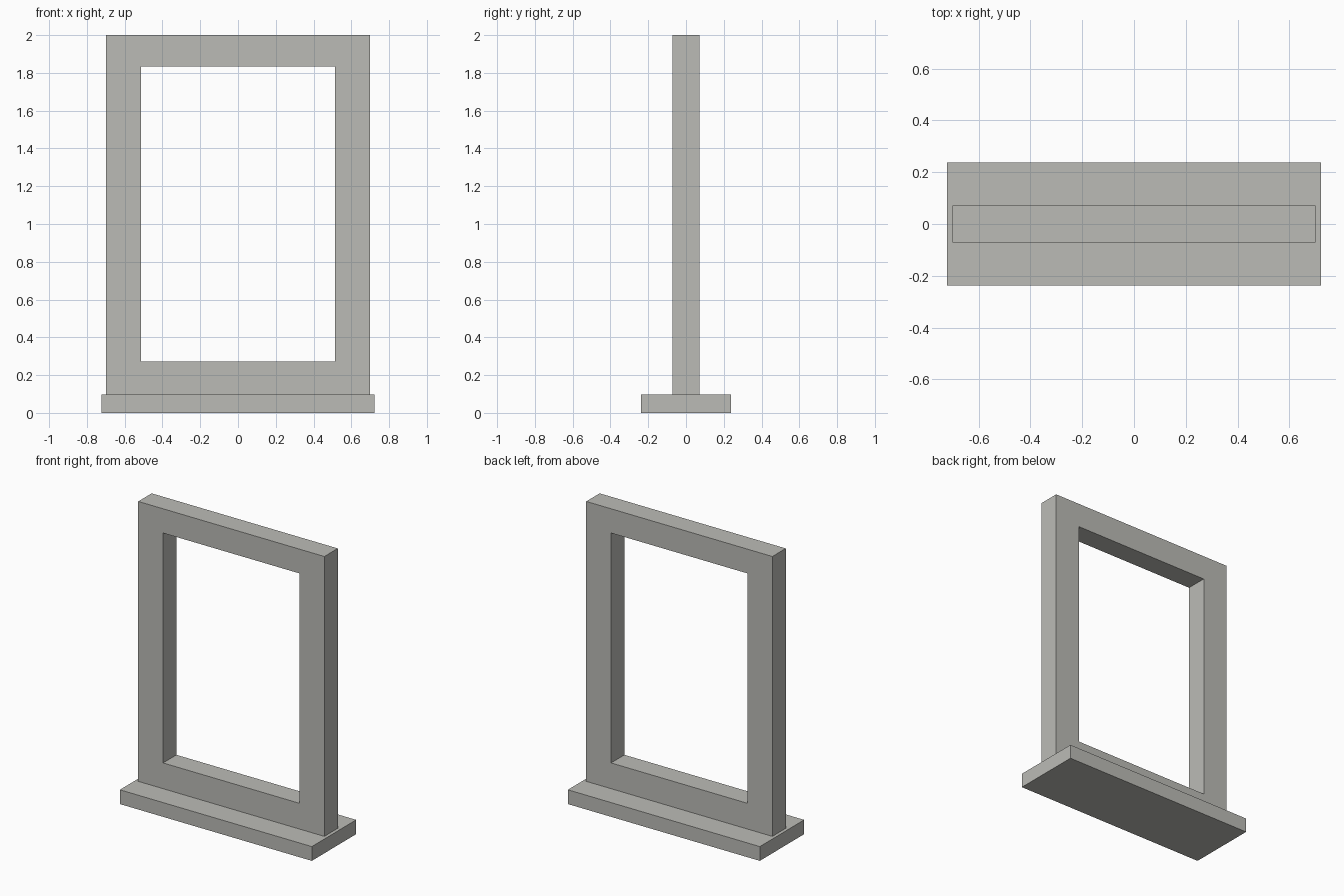
import bpy
import bmesh

if "Cube" in bpy.data.objects:
    bpy.data.objects.remove(bpy.data.objects["Cube"])

stone = bpy.data.materials.new("warm_grey")
stone.diffuse_color = (0.50, 0.50, 0.47, 1.0)
stone.use_nodes = True
stone.node_tree.nodes["Principled BSDF"].inputs["Base Color"].default_value = stone.diffuse_color


def add_object(name, bm):
    bmesh.ops.recalc_face_normals(bm, faces=bm.faces)
    mesh = bpy.data.meshes.new(name)
    bm.to_mesh(mesh)
    bm.free()
    mesh.materials.append(stone)
    obj = bpy.data.objects.new(name, mesh)
    bpy.context.collection.objects.link(obj)
    return obj


def rectangle(bm, half_x, y, z0, z1):
    return [bm.verts.new((x, y, z)) for x, z in
            ((-half_x, z0), (half_x, z0), (half_x, z1), (-half_x, z1))]


def bridge(bm, a, b):
    for i in range(4):
        j = (i + 1) % 4
        bm.faces.new((a[i], a[j], b[j], b[i]))


SILL_TOP = 0.097

# Sill slab
bm = bmesh.new()
front = rectangle(bm, 0.722, -0.238, 0.0, SILL_TOP)
back = rectangle(bm, 0.722, 0.238, 0.0, SILL_TOP)
bm.faces.new(front)
bm.faces.new(back)
bridge(bm, front, back)
add_object("sill", bm)

# Window frame: a rectangular ring with an open middle
bm = bmesh.new()
loops = [rectangle(bm, 0.70, -0.072, SILL_TOP, 2.0),
         rectangle(bm, 0.70, 0.072, SILL_TOP, 2.0),
         rectangle(bm, 0.513, 0.072, 0.272, 1.835),
         rectangle(bm, 0.513, -0.072, 0.272, 1.835)]
for i in range(4):
    bridge(bm, loops[i], loops[(i + 1) % 4])
add_object("window_frame", bm)
